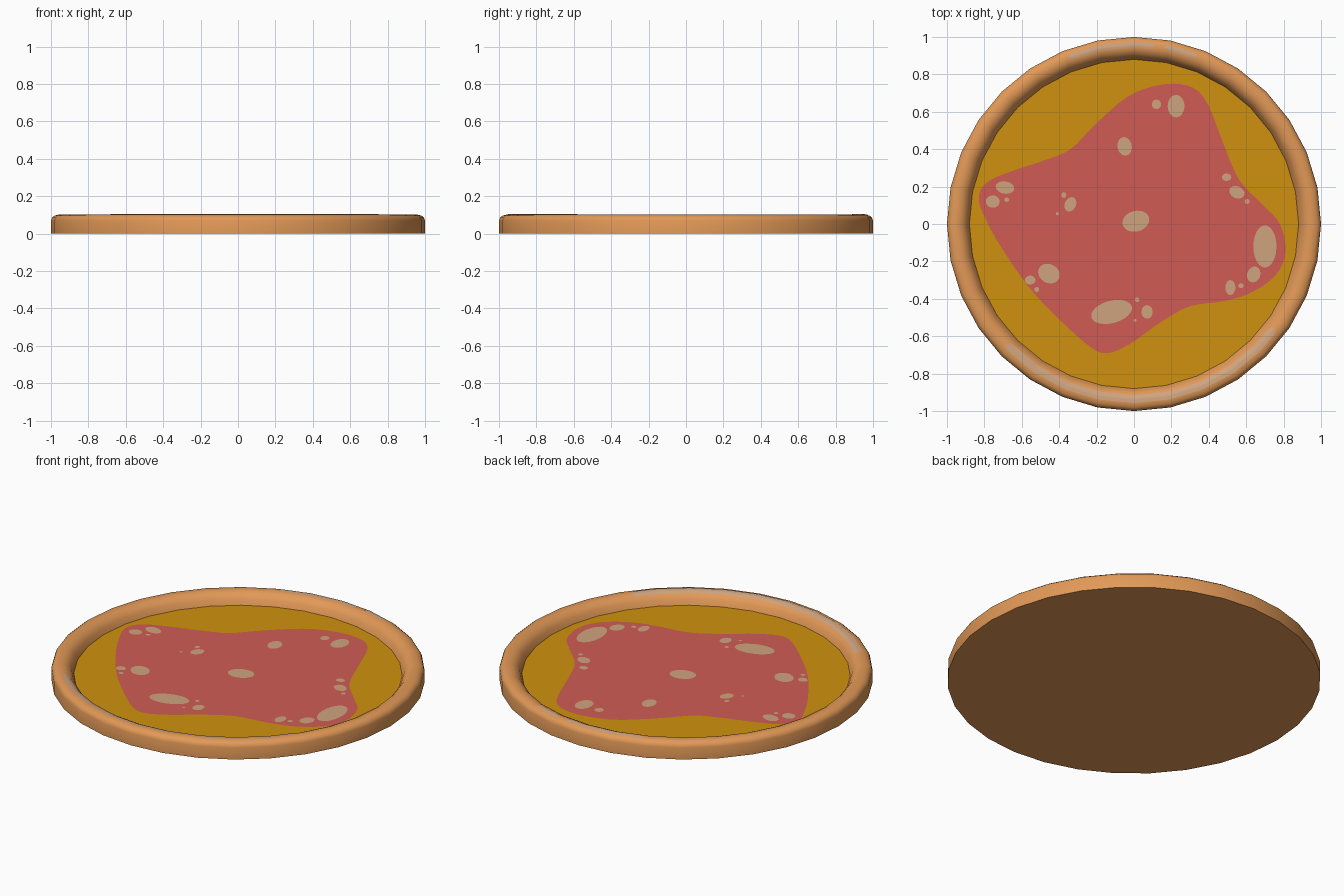
import bpy, bmesh, math

if "Cube" in bpy.data.objects:
    bpy.data.objects.remove(bpy.data.objects["Cube"])

SIDES = 32
FLOOR = 0.036


def srgb(r, g, b):
    f = lambda c: c / 12.92 if c <= 0.04045 else ((c + 0.055) / 1.055) ** 2.4
    return (f(r / 255), f(g / 255), f(b / 255), 1)


def material(name, rgb):
    m = bpy.data.materials.new(name)
    m.diffuse_color = srgb(*rgb)
    m.use_nodes = True
    m.node_tree.nodes["Principled BSDF"].inputs["Base Color"].default_value = m.diffuse_color
    return m


CRUST = material("baked crust", (226, 153, 87))
CHEESE = material("golden cheese", (207, 145, 14))
SAUCE = material("red sauce", (208, 92, 84))
TAN = material("pale tan", (207, 164, 127))


def make(name, verts, faces, mat, smooth=False):
    me = bpy.data.meshes.new(name)
    me.from_pydata(verts, [], faces)
    me.materials.append(mat)
    ob = bpy.data.objects.new(name, me)
    bpy.context.collection.objects.link(ob)
    if smooth:
        bpy.ops.object.select_all(action='DESELECT')
        ob.select_set(True)
        bpy.context.view_layer.objects.active = ob
        bpy.ops.object.shade_smooth_by_angle(angle=math.radians(50))
    return ob


def flat_shape(name, outlines, z, mat):
    """Flat upward-facing plates from counter-clockwise 2D outlines."""
    verts, faces = [], []
    for pts in outlines:
        faces.append(range(len(verts), len(verts) + len(pts)))
        verts += [(x, y, z) for x, y in pts]
    return make(name, verts, [list(f) for f in faces], mat)


def ring(r, n=SIDES):
    return [(r * math.cos(2 * math.pi * i / n), r * math.sin(2 * math.pi * i / n))
            for i in range(n)]


# Crust: lathed rim profile (outside to inside) closed by a flat bottom
PROFILE = [(1, 0), (1, 0.07), (0.994, 0.086), (0.980, 0.097), (0.957, 0.102),
           (0.935, 0.100), (0.912, 0.089), (0.893, 0.067), (0.88, FLOOR)]
verts = [(x, y, z) for r, z in PROFILE for x, y in ring(r)]
faces = []
for k in range(len(PROFILE) - 1):
    for i in range(SIDES):
        j = (i + 1) % SIDES
        a, b = k * SIDES, (k + 1) * SIDES
        faces.append((a + i, a + j, b + j, b + i))
faces.append(tuple(reversed(range(SIDES))))
make("crust", verts, faces, CRUST, True)

# Cheese floor inside the rim
flat_shape("cheese", [ring(0.88)], FLOOR, CHEESE)

# Sauce: smooth closed curve through the outline points
OUTLINE = [(0.22, 0.75), (0.33, 0.72), (0.40, 0.63), (0.47, 0.45), (0.56, 0.24),
           (0.68, 0.11), (0.78, 0.0), (0.81, -0.15), (0.76, -0.27), (0.64, -0.36),
           (0.49, -0.41), (0.30, -0.44), (0.15, -0.52), (-0.02, -0.64),
           (-0.14, -0.69), (-0.23, -0.66), (-0.40, -0.51), (-0.56, -0.34),
           (-0.70, -0.14), (-0.78, 0.0), (-0.83, 0.13), (-0.79, 0.22),
           (-0.66, 0.28), (-0.48, 0.34), (-0.34, 0.40), (-0.21, 0.53),
           (-0.05, 0.67), (0.08, 0.73)]


def smooth_loop(pts, steps=4):
    out, n = [], len(pts)
    for i in range(n):
        p = [pts[(i + d) % n] for d in (-1, 0, 1, 2)]
        for s in range(steps):
            t = s / steps
            out.append(tuple(0.5 * (2 * b + (c - a) * t + (2 * a - 5 * b + 4 * c - d) * t * t
                                    + (3 * b - a - 3 * c + d) * t ** 3)
                             for a, b, c, d in zip(*p)))
    return out


flat_shape("sauce", [smooth_loop(OUTLINE)[::-1]], FLOOR + 0.002, SAUCE)

# Toasted spots: x, y, half width, half height, tilt in degrees
SPOTS = [(0.225, 0.63, 0.045, 0.06, 0), (0.12, 0.64, 0.025, 0.025, 0),
         (-0.05, 0.415, 0.038, 0.05, 10), (-0.69, 0.195, 0.05, 0.033, -10),
         (-0.755, 0.12, 0.037, 0.033, 0), (-0.68, 0.13, 0.013, 0.012, 0),
         (-0.34, 0.105, 0.03, 0.04, -25), (-0.375, 0.155, 0.013, 0.015, 0),
         (-0.41, 0.055, 0.008, 0.008, 0), (0.01, 0.015, 0.073, 0.055, 15),
         (0.495, 0.25, 0.025, 0.02, 0), (0.55, 0.17, 0.042, 0.032, -25),
         (0.605, 0.12, 0.013, 0.013, 0), (0.70, -0.12, 0.062, 0.113, 0),
         (0.64, -0.27, 0.035, 0.043, -20), (0.515, -0.34, 0.027, 0.04, 0),
         (0.572, -0.33, 0.015, 0.013, 0), (-0.455, -0.265, 0.06, 0.05, -30),
         (-0.555, -0.30, 0.028, 0.024, 0), (-0.52, -0.35, 0.013, 0.013, 0),
         (-0.12, -0.47, 0.112, 0.06, 15), (0.07, -0.47, 0.03, 0.036, 0),
         (0.017, -0.405, 0.012, 0.012, 0), (0.005, -0.515, 0.008, 0.008, 0)]
loops = []
for x, y, w, h, tilt in SPOTS:
    c, s = math.cos(math.radians(tilt)), math.sin(math.radians(tilt))
    loops.append([(x + c * w * u - s * h * v, y + s * w * u + c * h * v)
                  for u, v in ring(1, 24)])
flat_shape("toasted_spots", loops, FLOOR + 0.004, TAN)


# Pale streaks: thin strips lying on the rim, rounded at both ends
def rim_height(r):
    for (r0, z0), (r1, z1) in zip(PROFILE[1:], PROFILE[2:]):
        if r1 <= r <= r0:
            return z0 + (z1 - z0) * (r0 - r) / (r0 - r1)
    return FLOOR


def streak(name, start, end, r, width, n=72, m=6):
    verts, faces = [], []
    half = math.pi / SIDES
    length = math.radians(end - start) * r
    for i in range(n + 1):
        a = math.radians(start + (end - start) * i / n)
        facet = math.cos(half) / math.cos(a % (2 * half) - half)
        d = min(i, n - i) / n * length / (width * 0.8)
        taper = max(0.05, math.sqrt(max(0, 1 - (1 - min(d, 1)) ** 2)))
        for j in range(m + 1):
            q = r + (j / m - 0.5) * width * taper
            verts.append((q * facet * math.cos(a), q * facet * math.sin(a),
                          rim_height(q) + 0.002))
    for i in range(n):
        for j in range(m):
            k = i * (m + 1) + j
            faces.append((k, k + 1, k + m + 2, k + m + 1))
    make(name, verts, faces, TAN, True)


streak("front_streak", 223, 323.5, 0.936, 0.042)
streak("back_streak_long", 83.5, 111.5, 0.96, 0.03)
streak("back_streak_short", 69.5, 80, 0.96, 0.028)
